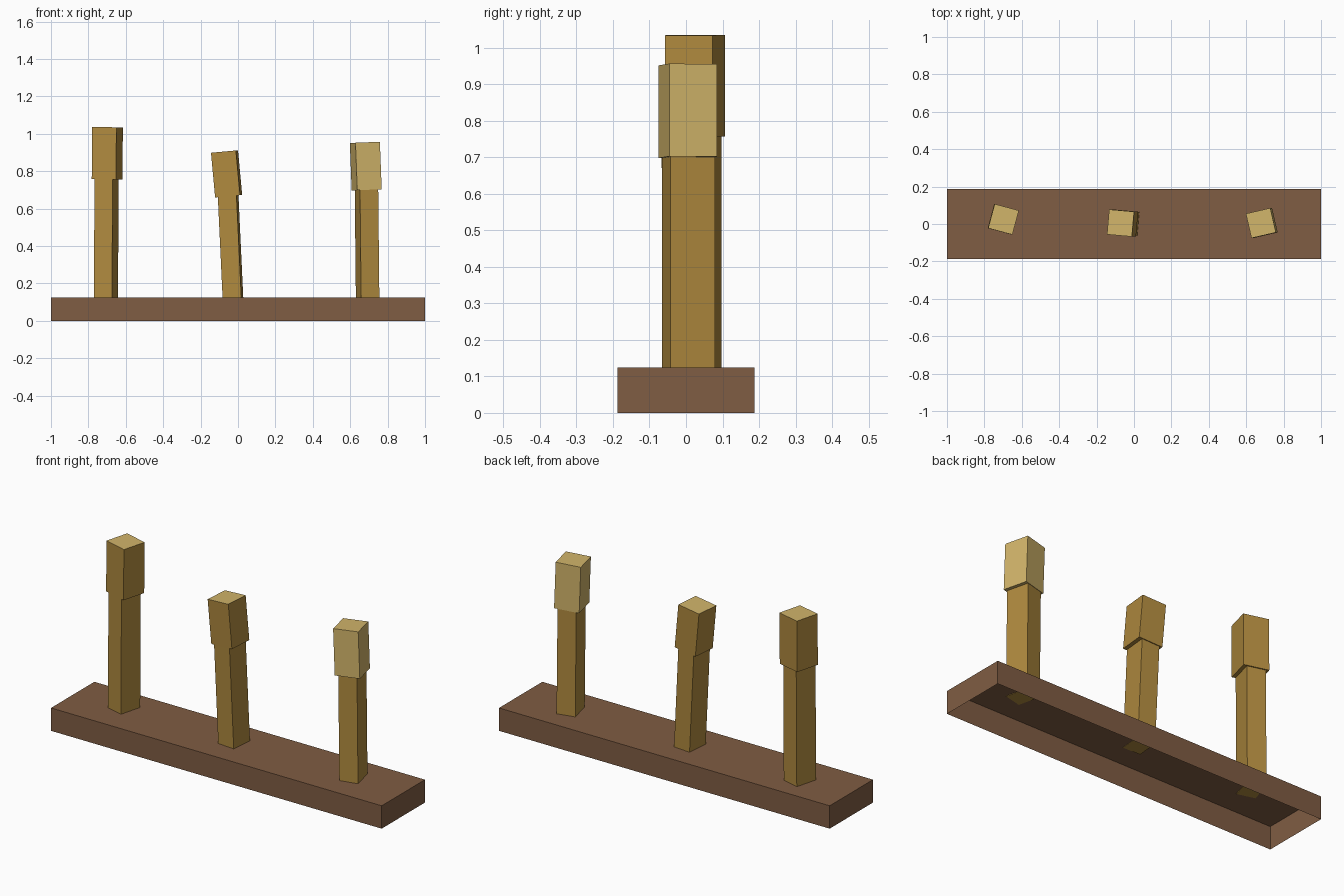
import bpy, bmesh
from math import radians
from mathutils import Matrix, Vector

if "Cube" in bpy.data.objects:
    bpy.data.objects.remove(bpy.data.objects["Cube"])


def material(name, rgb):
    m = bpy.data.materials.new(name)
    m.use_nodes = True
    m.diffuse_color = (*rgb, 1)
    m.node_tree.nodes["Principled BSDF"].inputs["Base Color"].default_value = (*rgb, 1)
    return m


brown = material("brown wood", (0.215, 0.109, 0.056))
gold = material("golden wood", (0.434, 0.254, 0.049))
pale = material("pale wood", (0.64, 0.46, 0.145))


def block(name, size, bottom, yaw, lean, mats, open_bottom=False):
    """Box standing on its bottom centre, turned about z, then leaned along x.
    A second material goes on the upward face."""
    bm = bmesh.new()
    bmesh.ops.create_cube(bm, size=1)
    bmesh.ops.translate(bm, verts=bm.verts, vec=(0, 0, 0.5))
    bmesh.ops.scale(bm, verts=bm.verts, vec=size)
    bm.normal_update()
    for f in bm.faces:
        f.material_index = len(mats) - 1 if f.normal.z > 0.5 else 0
    if open_bottom:
        under = [f for f in bm.faces if f.normal.z < -0.5]
        bmesh.ops.delete(bm, geom=under, context="FACES_ONLY")
    mesh = bpy.data.meshes.new(name)
    bm.to_mesh(mesh)
    bm.free()
    for m in mats:
        mesh.materials.append(m)
    obj = bpy.data.objects.new(name, mesh)
    obj.matrix_world = (Matrix.Translation(Vector(bottom))
                        @ Matrix.Rotation(radians(lean), 4, "Y")
                        @ Matrix.Rotation(radians(yaw), 4, "Z"))
    bpy.context.collection.objects.link(obj)
    return obj


# Hollow base, open underneath
block("base", (2, 0.374, 0.125), (0, 0, 0), 0, 0, [brown], open_bottom=True)

# Posts: side, yaw, stalk foot and lean, head foot, lean and height, head colours
posts = [
    ("right", -15, (-0.706, 0.024), 0.3, (-0.700, 0.025, 0.757), 0.5, 0.278, [gold, pale]),
    ("middle", -5, (-0.027, 0.005), -2.7, (-0.050, 0.005, 0.666), -5.3, 0.240, [gold, pale]),
    ("left", 13, (0.693, 0.007), -0.6, (0.688, 0.005, 0.700), -2.2, 0.254, [pale]),
]
SINK = 0.122
for side, yaw, foot, lean, head, head_lean, height, colours in posts:
    stalk_height = head[2] + 0.02 - SINK
    block(side + "_stalk", (0.1, 0.125, stalk_height), (*foot, SINK), yaw, lean, [gold])
    block(side + "_head", (0.134, 0.134, height), head, yaw, head_lean, colours)
